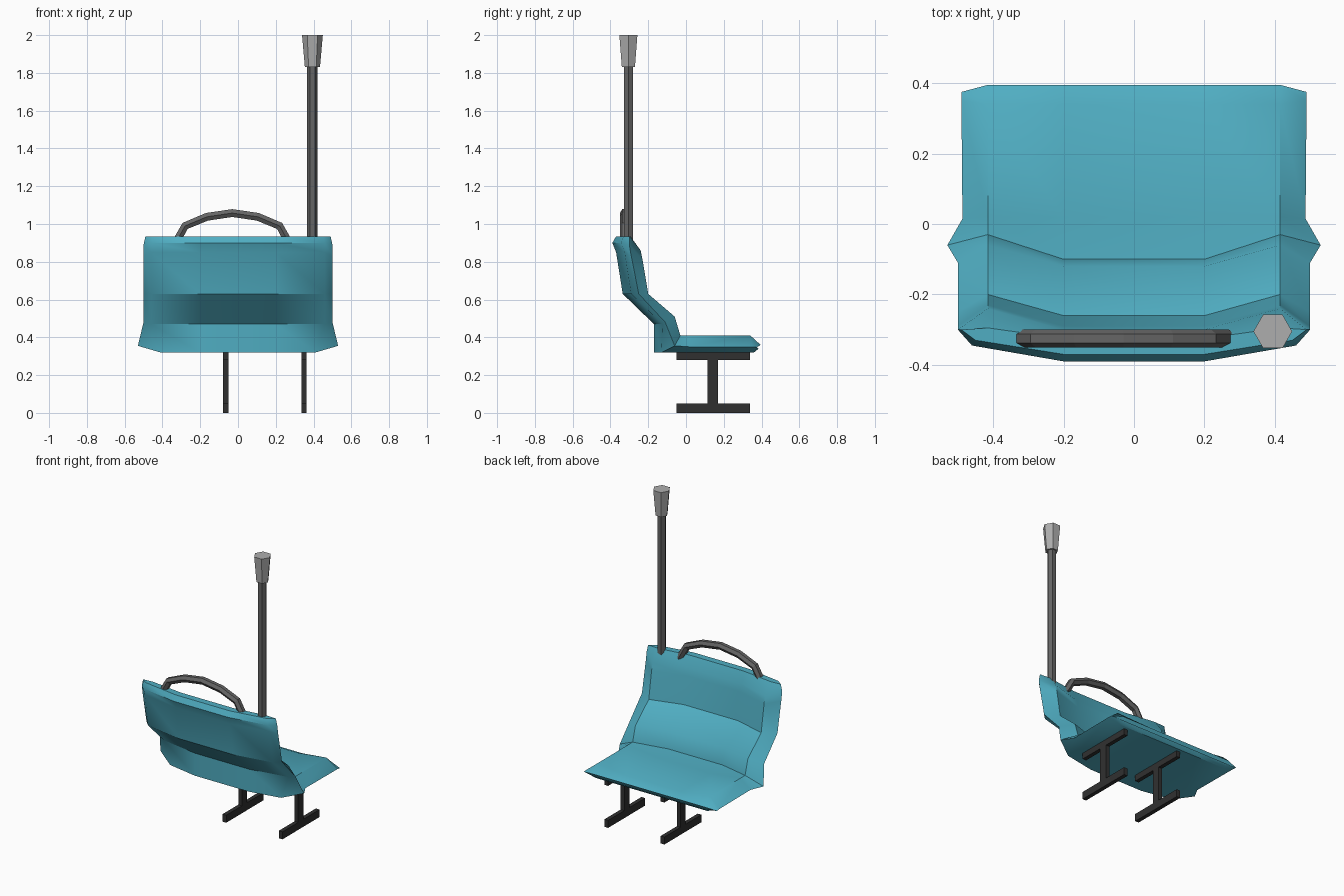
import bpy, bmesh, math
from mathutils import Vector

if "Cube" in bpy.data.objects:
    bpy.data.objects.remove(bpy.data.objects["Cube"])


def material(name, rgb):
    m = bpy.data.materials.new(name)
    m.diffuse_color = (*rgb, 1)
    m.use_nodes = True
    m.node_tree.nodes["Principled BSDF"].inputs["Base Color"].default_value = m.diffuse_color
    return m


TEAL = material("teal_plastic", (0.08, 0.42, 0.54))
DARK = material("dark_metal", (0.03, 0.03, 0.03))
STEEL = material("pole_metal", (0.13, 0.13, 0.13))
PALE = material("pale_cap", (0.42, 0.42, 0.42))


def finish(bm, name, mat, smooth=None):
    bmesh.ops.recalc_face_normals(bm, faces=bm.faces)
    me = bpy.data.meshes.new(name)
    bm.to_mesh(me)
    bm.free()
    ob = bpy.data.objects.new(name, me)
    bpy.context.collection.objects.link(ob)
    me.materials.append(mat)
    if smooth:
        bpy.ops.object.select_all(action='DESELECT')
        ob.select_set(True)
        bpy.context.view_layer.objects.active = ob
        bpy.ops.object.shade_smooth_by_angle(angle=math.radians(smooth))
    return ob


def loft(rings, name, mat, smooth=None):
    bm = bmesh.new()
    loops = [[bm.verts.new(p) for p in r] for r in rings]
    n = len(loops[0])
    for a, b in zip(loops, loops[1:]):
        for i in range(n):
            j = (i + 1) % n
            bm.faces.new((a[i], a[j], b[j], b[i]))
    bm.faces.new(loops[0])
    bm.faces.new(loops[-1])
    return finish(bm, name, mat, smooth)


# One-piece seat shell: stations from the top of the backrest to the seat lip
# front (y,z), rear (y,z), side edge (x,y,z), front bow (y,z), rear bow y, rear crease x
stations = [
    ((-.325, .935), (-.37, .935), (.49, -.30, .935), (.03, 0), .04, .45),
    ((-.300, .860), (-.39, .900), (.50, -.30, .890), (.06, 0), .045, .46),
    ((-.290, .810), (-.37, .850), (.50, -.29, .830), (.06, 0), .045, .46),
    ((-.260, .630), (-.335, .63), (.50, -.25, .630), (.06, 0), .045, .46),
    ((-.120, .500), (-.17, .470), (.50, -.11, .480), (.06, .01), .045, .46),
    ((-.100, .395), (-.17, .320), (.53, -.06, .355), (.07, .015), .04, .41),
    ((.020, .385), (.00, .320), (.487, .015, .35), (0, .025), 0, .41),
    ((.340, .385), (.36, .320), (.49, .350, .35), (0, .025), 0, .41),
    ((.395, .360), (.385, .34), (.49, .375, .347), (0, 0), 0, .41),
]
rings = []
for f, r, e, fb, rb, cx in stations:
    half = [(.2, r[0], r[1]), (cx, r[0] + rb, r[1]), e,
            (.415, f[0] + fb[0], f[1] + fb[1]), (.2, f[0], f[1])]
    rings.append(half + [(-x, y, z) for x, y, z in reversed(half)])
loft(rings, "seat_shell", TEAL, 35)


# Two I-shaped legs
def box(bm, x, y0, y1, z0, z1, w=.027):
    vs = bmesh.ops.create_cube(bm, size=1)["verts"]
    for v in vs:
        v.co = Vector((x + v.co.x * w, (y0 + y1) / 2 + v.co.y * (y1 - y0),
                       (z0 + z1) / 2 + v.co.z * (z1 - z0)))


for x, name in ((-.065, "left_leg"), (.35, "right_leg")):
    bm = bmesh.new()
    box(bm, x, -.05, .34, 0, .05)
    box(bm, x, .115, .17, .05, .28)
    box(bm, x, -.05, .34, .28, .33)
    finish(bm, name, DARK)


# Hexagonal pole and its flared cap
def hexagon(radius, z, cx=.394, cy=-.305):
    return [(cx + radius * math.cos(i * math.pi / 3),
             cy + radius * math.sin(i * math.pi / 3), z) for i in range(6)]


loft([hexagon(.028, .88), hexagon(.028, 1.84)], "pole", STEEL)
loft([hexagon(.040, 1.83), hexagon(.055, 2.0)], "pole_cap", PALE)

# Arched grab handle, swept as a hexagonal tube
arc = [(-.30, .90), (-.25, .99), (-.135, 1.038), (0, 1.058)]
arc += [(-x, z) for x, z in reversed(arc[:-1])]
rings = []
for i, (x, z) in enumerate(arc):
    a, b = arc[max(i - 1, 0)], arc[min(i + 1, len(arc) - 1)]
    t = Vector((b[0] - a[0], 0, b[1] - a[1])).normalized()
    nrm = Vector((-t.z, 0, t.x))
    ring = []
    for k in range(6):
        ang = k * math.pi / 3
        ring.append(Vector((x - .03, -.325, z)) + nrm * .024 * math.sin(ang)
                    + Vector((0, .025 * math.cos(ang), 0)))
    rings.append(ring)
loft(rings, "grab_handle", STEEL)
